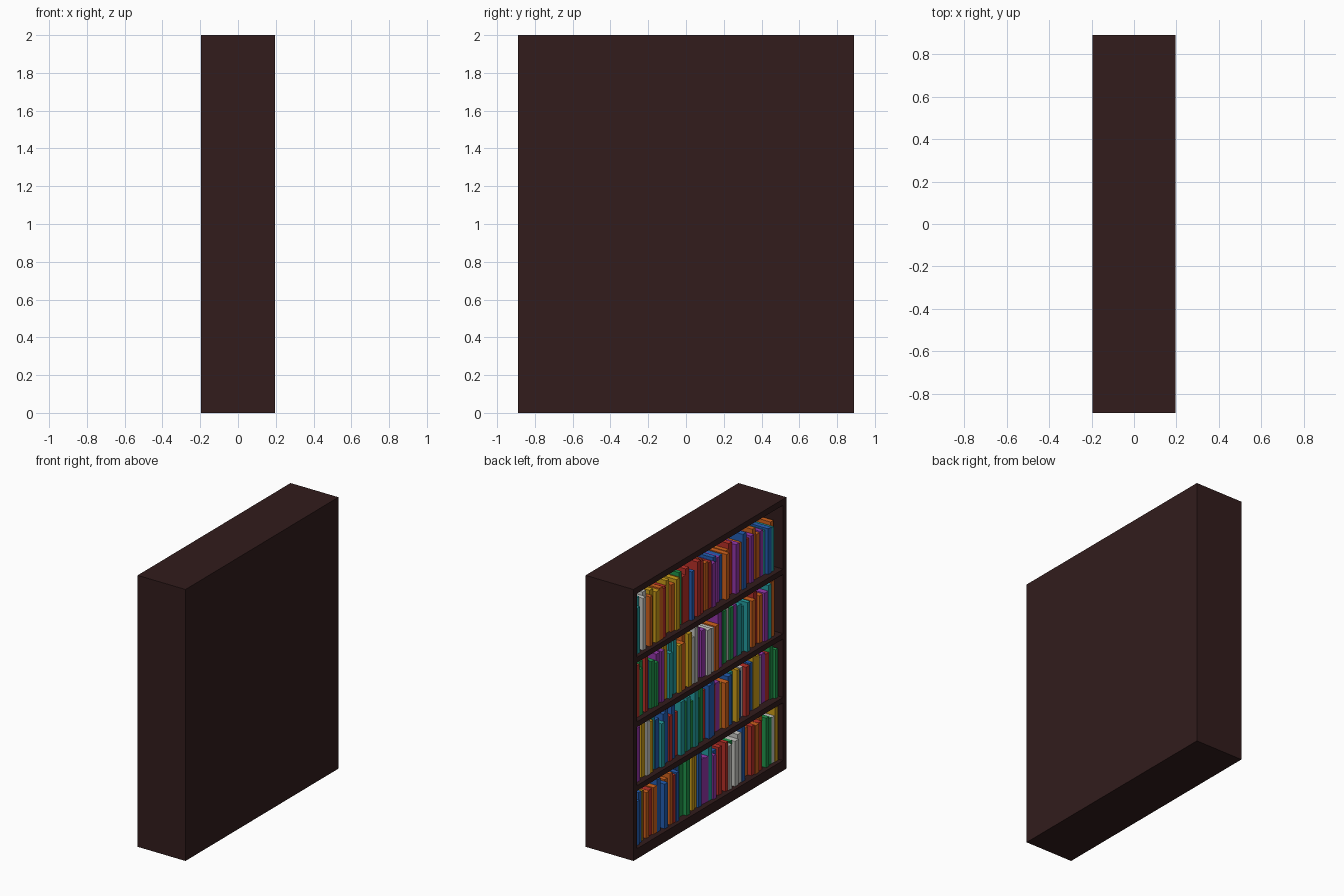
import bpy, bmesh, random
from mathutils import Matrix, Vector

cube = bpy.data.objects.get("Cube")
if cube:
    bpy.data.objects.remove(cube, do_unlink=True)
random.seed(4)


def material(name, rgb):
    """Flat material from display-space red, green, blue."""
    col = [((c / 255 + 0.055) / 1.055) ** 2.4 for c in rgb] + [1]
    m = bpy.data.materials.new(name)
    m.use_nodes = True
    m.diffuse_color = col
    bsdf = m.node_tree.nodes["Principled BSDF"]
    bsdf.inputs["Base Color"].default_value = col
    bsdf.inputs["Roughness"].default_value = 0.8
    return m


wood = material("dark wood", (50, 28, 28))
covers = {
    "R": material("red cover", (185, 48, 40)),
    "O": material("orange cover", (208, 98, 28)),
    "Y": material("yellow cover", (205, 158, 25)),
    "G": material("green cover", (32, 150, 75)),
    "C": material("teal cover", (36, 158, 160)),
    "B": material("blue cover", (36, 95, 180)),
    "P": material("purple cover", (150, 55, 172)),
    "W": material("pale cover", (200, 200, 196)),
}
letters = list(covers)


def add_box(bm, lo, hi, index=0):
    lo, hi = Vector(lo), Vector(hi)
    mat = Matrix.Translation((lo + hi) / 2) @ Matrix.Diagonal((*(hi - lo), 1))
    verts = bmesh.ops.create_cube(bm, size=1, matrix=mat)["verts"]
    for face in {f for v in verts for f in v.link_faces}:
        face.material_index = index


def finish(bm, name, mats):
    mesh = bpy.data.meshes.new(name)
    bm.to_mesh(mesh)
    bm.free()
    for m in mats:
        mesh.materials.append(m)
    obj = bpy.data.objects.new(name, mesh)
    bpy.context.collection.objects.link(obj)


def panel(name, lo, hi):
    bm = bmesh.new()
    add_box(bm, lo, hi)
    finish(bm, name, [wood])


# Case: open towards -x, closed by a back panel at +x
X, Y, T = 0.195, 0.89, 0.04
inner = Y - T
shelf_tops = [0.075, 0.54, 1.01, 1.485]
panel("left_end_panel", (-X, inner, 0), (X, Y, 2))
panel("right_end_panel", (-X, -Y, 0), (X, -inner, 2))
panel("back_panel", (X - T, -inner, 0), (X, inner, 2))
panel("top_panel", (-X, -inner, 1.955), (X - T, inner, 2))
panel("base_panel", (-X, -inner, 0), (X - T, inner, shelf_tops[0]))
for i, z in enumerate(shelf_tops[1:], 1):
    panel(f"shelf_{i}", (-X, -inner, z - T), (X - T, inner, z))

# Books: one row per shelf, cover colours listed from the +y end
rows = [
    "RBBYROROBWBOORBBGGGYYBPPCPBRRRWGWWBYOROROGGWY",
    "OPYYWYCBCBBRBRCGCGCGGRBBRPYOBCYBWRRBYYWPRGG",
    "YRGGRBGGPPYCCCYOOYWWYPPWWOPGGWGPCCCOOROPCOO",
    "PCCWWOYYORRYOYOGRRBORROORPBPBOORPOBBRPOOPCBCO",
]
for i, (z, row) in enumerate(zip(shelf_tops, rows), 1):
    bm = bmesh.new()
    widths = [random.uniform(0.8, 1.2) for _ in row]
    unit = (2 * inner - 0.02) / sum(widths)
    y = inner - 0.005
    for letter, w in zip(row, widths):
        height = random.uniform(0.32, 0.41)
        front = -X + random.uniform(0.025, 0.065)
        end = y - w * unit
        add_box(bm, (front, end + 0.001, z), (X - T, y, z + height),
                letters.index(letter))
        y = end
    finish(bm, f"book_row_{i}", covers.values())
